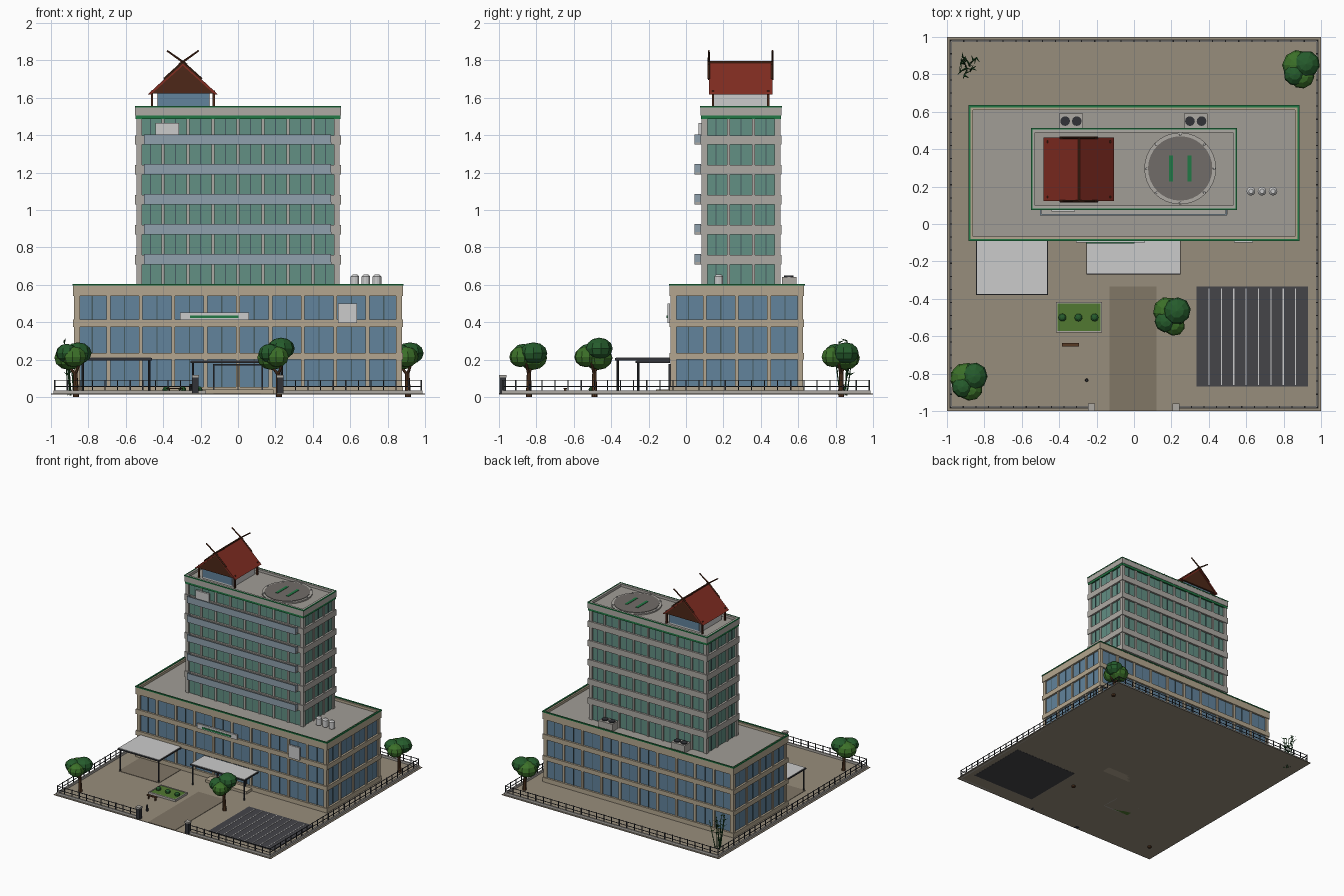
import bpy, bmesh, math, random
from mathutils import Matrix, Vector

if "Cube" in bpy.data.objects:
    bpy.data.objects.remove(bpy.data.objects["Cube"])

random.seed(4)
mats = {}


def mat(name, rgb):
    m = bpy.data.materials.new(name)
    m.diffuse_color = [(c / 255) ** 2.2 for c in rgb] + [1]
    m.use_nodes = True
    m.node_tree.nodes["Principled BSDF"].inputs["Base Color"].default_value = m.diffuse_color
    mats[name] = m


for n, c in dict(paving=(150, 140, 123), path=(128, 118, 102), asphalt=(70, 70, 74), beige=(178, 165, 142),
                 stone=(172, 168, 162), blue_glass=(98, 130, 155), green_glass=(98, 142, 130),
                 rail_glass=(142, 160, 172), trim=(38, 120, 70), light=(205, 205, 203), roof_grey=(160, 156, 149),
                 dark=(52, 54, 58), mullion=(72, 92, 98), tile=(128, 48, 38), timber=(78, 44, 30),
                 trunk=(88, 60, 40), leaf=(62, 112, 45), leaf_dark=(42, 92, 48), grass=(82, 120, 52),
                 pad=(112, 108, 104)).items():
    mat(n, c)


def finish(name, bm, m):
    me = bpy.data.meshes.new(name)
    bmesh.ops.recalc_face_normals(bm, faces=bm.faces)
    bm.to_mesh(me)
    bm.free()
    me.materials.append(mats[m])
    ob = bpy.data.objects.new(name, me)
    bpy.context.collection.objects.link(ob)
    return ob


# One object from any number of boxes given as (x0, x1, y0, y1, z0, z1)
def boxes(name, m, *bounds):
    bm = bmesh.new()
    for x0, x1, y0, y1, z0, z1 in bounds:
        M = Matrix.Translation(((x0 + x1) / 2, (y0 + y1) / 2, (z0 + z1) / 2)) @ \
            Matrix.Diagonal((x1 - x0, y1 - y0, z1 - z0, 1))
        bmesh.ops.create_cube(bm, size=1, matrix=M)
    return finish(name, bm, m)


def ring(x0, x1, y0, y1, z0, z1, t):
    return [(x0, x1, y0, y0 + t, z0, z1), (x0, x1, y1 - t, y1, z0, z1),
            (x0, x0 + t, y0 + t, y1 - t, z0, z1), (x1 - t, x1, y0 + t, y1 - t, z0, z1)]


# One object from rods (start, end, radius, end radius)
def rods(name, m, items, seg=8):
    bm = bmesh.new()
    for a, b, r0, r1 in items:
        a, b = Vector(a), Vector(b)
        M = Matrix.Translation((a + b) / 2) @ (b - a).to_track_quat('Z', 'Y').to_matrix().to_4x4()
        bmesh.ops.create_cone(bm, cap_ends=True, segments=seg, radius1=r0, radius2=r1,
                              depth=(b - a).length, matrix=M)
    return finish(name, bm, m)


def blobs(name, m, items):
    bm = bmesh.new()
    for p, s in items:
        M = Matrix.Translation(p) @ Matrix.Rotation(random.random() * 3, 4, 'Z') @ Matrix.Diagonal((*s, 1))
        bmesh.ops.create_uvsphere(bm, u_segments=9, v_segments=6, radius=1, matrix=M)
    return finish(name, bm, m)


# Evenly spaced uprights on all four faces of a block
def uprights(x0, x1, y0, y1, z0, z1, xs, ys, w):
    out = []
    for x in xs:
        out += [(x - w, x + w, y0, y0 + .03, z0, z1), (x - w, x + w, y1 - .03, y1, z0, z1)]
    for y in ys:
        out += [(x0, x0 + .03, y - w, y + w, z0, z1), (x1 - .03, x1, y - w, y + w, z0, z1)]
    return out


def block(name, b, nx, ny, glass, wall, bands, w, top):
    x0, x1, y0, y1, z0, z1 = b
    i = .016
    boxes(name + "_glazing", glass, (x0 + i, x1 - i, y0 + i, y1 - i, z0, z1 - .03))
    boxes(name + "_floor_bands", wall, *[(x0, x1, y0, y1, a, c) for a, c in bands])
    fx = lambda k: x0 + .006 + w + (x1 - x0 - .012 - 2 * w) * k / nx
    fy = lambda k: y0 + .006 + w + (y1 - y0 - .012 - 2 * w) * k / ny
    e = (x0 + .006, x1 - .006, y0 + .006, y1 - .006, z0, z1 - .04)
    boxes(name + "_columns", wall, *uprights(*e, map(fx, range(nx + 1)), map(fy, range(ny + 1)), w))
    e = (x0 + .013, x1 - .013, y0 + .013, y1 - .013, z0, z1 - .04)
    boxes(name + "_mullions", "mullion", *uprights(*e, [fx(k + .5) for k in range(nx)],
                                                   [fy(k + .5) for k in range(ny)], .003))
    boxes(name + "_parapet", wall, *ring(x0, x1, y0, y1, top, z1, .022))
    boxes(name + "_roof_deck", "roof_grey", (x0 + .02, x1 - .02, y0 + .02, y1 - .02, z1 - .035, z1 - .02))


# Site
G = .018
boxes("ground", "paving", (-1, 1, -1, 1, .014, G))
boxes("entrance_path", "path", (-.13, .12, -1, -.335, .015, .021))
boxes("side_pad", "path", (-.84, -.465, -.375, -.085, .015, .021))
boxes("parking_lot", "asphalt", (.335, .93, -.87, -.335, .013, .022))
boxes("parking_lines", "light", *[(.335 + .0661 * k - .003, .335 + .0661 * k + .003, -.86, -.345, .02, .024)
                                 for k in range(1, 9)])
# Perimeter fence with front gate
F = .98
runs = [((-F, -F), (-.24, -F)), ((.24, -F), (F, -F)), ((-F, F), (F, F)), ((-F, -F), (-F, F)), ((F, -F), (F, F))]
curb, rail = [], []
for (ax, ay), (bx, by) in runs:
    curb.append((ax - .006, bx + .006, ay - .006, by + .006, .014, .036))
    for z in (.055, .085):
        rail.append((ax - .002, bx + .002, ay - .002, by + .002, z, z + .004))
    n = round(max(bx - ax, by - ay) / .07)
    for k in range(n + 1):
        x, y = ax + (bx - ax) * k / n, ay + (by - ay) * k / n
        rail.append((x - .003, x + .003, y - .003, y + .003, .03, .092))
boxes("fence_curb", "stone", *curb)
boxes("fence_rails", "dark", *rail)
boxes("gate_pillars", "dark", *[(x - .017, x + .017, -.997, -.963, .014, .105) for x in (-.228, .225)])
boxes("gate_pillar_caps", "stone", *[(x - .019, x + .019, -.999, -.961, .105, .117) for x in (-.228, .225)])

# Podium
P = (-.882, .882, -.088, .632, G, .6)
block("podium", P, 10, 4, "blue_glass", "beige",
      [(G, .055), (.2, .237), (.375, .415), (.54, .568)], .01, .56)
boxes("podium_green_trim", "trim", *ring(-.885, .885, -.091, .635, .597, .606, .012))
# Tower
T = (-.55, .55, .078, .51, .57, 1.555)
levels = [.71 + .16 * k for k in range(5)]
block("tower", T, 8, 3, "green_glass", "stone", [(z, z + .05) for z in levels] + [(1.505, 1.525)], .009, 1.505)
boxes("tower_green_trim", "trim", *ring(-.547, .547, .081, .507, 1.487, 1.505, .02),
      *ring(-.552, .552, .076, .512, 1.549, 1.557, .008))
boxes("balcony_slabs", "stone", *[(-.5, .5, .05, .085, z, z + .012) for z in levels])
boxes("balcony_rails", "rail_glass", *[(-.503, .498, .045, .053, z, z + .055) for z in levels],
      *[(x, x + .008, .05, .08, z, z + .055) for z in levels for x in (-.503, .49)])

# Plain sign boards
boxes("sign_boards", "light", (-.31, .06, -.1, -.085, .413, .452), (.535, .637, -.1, -.085, .395, .5),
      (-.44, -.315, .066, .082, 1.37, 1.465))
boxes("sign_stripe", "trim", (-.257, .004, -.104, -.095, .422, .436))

# Entrance canopies, doors and step
boxes("canopies", "light", (-.84, -.465, -.375, -.085, .2, .211), (-.25, .245, -.265, -.085, .185, .196))
boxes("canopy_edges", "dark", *ring(-.844, -.461, -.379, -.085, .197, .208, .008),
      *ring(-.254, .249, -.269, -.085, .182, .193, .008))
rods("canopy_posts", "dark", [((x, y, G), (x, y, z), .006, .006) for x, y, z in
     ((-.83, -.365, .2), (-.475, -.365, .2), (-.24, -.255, .185), (.235, -.255, .185))])
boxes("entrance_step", "beige", (-.19, .19, -.16, -.085, .014, .04))
boxes("entrance_door_frames", "dark", *[(x - .004, x + .004, -.093, -.07, .04, .175) for x in (-.13, 0, .13)],
      (-.134, .134, -.093, -.07, .17, .178))

# Rooftop pad with edge lights and touchdown stripes
hx, hy = .247, .297
rods("pad_rim", "stone", [((hx, hy, 1.52), (hx, hy, 1.546), .192, .192)], 32)
rods("pad_deck", "pad", [((hx, hy, 1.53), (hx, hy, 1.55), .172, .172)], 32)
boxes("pad_stripes", "trim", *[(hx + s - .011, hx + s + .011, hy - .07, hy + .07, 1.548, 1.553) for s in (-.05, .05)])
ang = [math.pi / 4 * k for k in range(8)]
rods("pad_lights", "light", [((hx + .182 * math.cos(a), hy + .182 * math.sin(a), 1.54),
                              (hx + .182 * math.cos(a), hy + .182 * math.sin(a), 1.554), .007, .005) for a in ang])

# Gabled rooftop pavilion
cx = -.295
boxes("pavilion_walls", "light", (-.433, -.15, .15, .435, 1.53, 1.63))
boxes("pavilion_glass", "blue_glass", (-.428, -.155, .145, .44, 1.55, 1.622))
boxes("pavilion_posts", "timber", *[(x - .006, x + .006, y - .006, y + .006, 1.53, 1.64)
                                    for x in (-.46, -.13) for y in (.145, .44)])


def prism(name, m, pts, y0, y1):
    bm = bmesh.new()
    f = bm.faces.new([bm.verts.new((cx + x, y0, z)) for x, z in pts])
    r = bmesh.ops.extrude_face_region(bm, geom=[f])
    bmesh.ops.translate(bm, vec=(0, y1 - y0, 0), verts=[v for v in r["geom"] if isinstance(v, bmesh.types.BMVert)])
    return finish(name, bm, m)


prism("pavilion_gable", "timber", [(-.175, 1.622), (.175, 1.622), (0, 1.78)], .128, .455)
prism("pavilion_roof", "tile", [(-.188, 1.618), (-.17, 1.618), (0, 1.772), (.17, 1.618), (.188, 1.618), (0, 1.792)],
      .122, .462)
boxes("pavilion_ridge", "timber", (cx - .005, cx + .005, .12, .464, 1.783, 1.796))
rods("crossed_finials", "timber", [((cx - s * .1, y, 1.7), (cx, y, 1.79), .007, .007) for s in (-1, 1) for y in (.122, .462)]
     + [((cx - s * .02, y, 1.777), (cx + s * .085, y, 1.852), .007, .005) for s in (-1, 1) for y in (.122, .462)], 5)

# Water tanks and cooling units on the podium roof
tx = (.625, .684, .743)
rods("water_tanks", "light", [((x, .175, .59), (x, .175, .645), .023, .023) for x in tx]
     + [((x, .175, .645), (x, .175, .656), .023, .012) for x in tx], 12)
boxes("cooling_units", "stone", *[(x - .063, x + .063, .512, .59, .575, .642) for x in (-.337, .33)])
rods("cooling_fans", "dark", [((x + s, .55, .64), (x + s, .55, .65), .026, .026) for x in (-.337, .33)
                              for s in (-.031, .031)], 12)

# Garden bed, bench and bollard
boxes("bed_border", "stone", *ring(-.418, -.172, -.58, -.418, .014, .036, .008))
boxes("bed_grass", "grass", (-.412, -.178, -.574, -.424, .014, .032))
blobs("bed_shrubs", "leaf_dark", [((x, -.5, .04), (.021, .021, .018)) for x in (-.383, -.297, -.211)])
boxes("bench", "trunk", (-.385, -.295, -.655, -.637, .042, .05),
      *[(x, x + .008, -.653, -.639, G, .042) for x in (-.375, -.313)])
rods("bollard", "dark", [((-.253, -.835, G), (-.253, -.835, .07), .009, .007)])

# Broadleaf trees: leaning trunk plus overlapping flattened crowns
for k, (x, y, d) in enumerate(((-.885, -.84, 0), (.2, -.49, 1), (.89, .83, 0))):
    rods(f"tree_trunk_{k}", "trunk", [((x + .02, y, 0), (x + .015, y, .13), .016, .011),
                                      ((x + .015, y, .12), (x - .04, y + .02, .19), .009, .005),
                                      ((x + .015, y, .12), (x + .045, y - .02, .2), .009, .005)])
    blobs(f"tree_crown_{k}", "leaf", [((x - .018, y + .02, .21), (.083, .078, .065)),
                                      ((x + .01, y - .045, .215), (.066, .06, .055))])
    blobs(f"tree_crown_dark_{k}", "leaf_dark", [((x + .03, y + .025, .235 + .025 * d), (.075, .072, .058)),
                                                ((x - .03, y - .03, .235), (.06, .06, .05))])

# Bamboo clump in the back corner
stalks, leaves = [], []
for k in range(7):
    a = Vector((-.9 + random.uniform(-.03, .03), .84 + random.uniform(-.03, .03), .01))
    b = a + Vector((random.uniform(-.05, .05), random.uniform(-.05, .05), random.uniform(.2, .3)))
    stalks.append((a, b, .004, .002))
    for t in (.5, .7, .85, 1):
        p = a.lerp(b, t)
        u = random.random() * 6.28
        leaves.append((p, p + Vector((.03 * math.cos(u), .03 * math.sin(u), .012)), .005, .0005))
rods("bamboo_stalks", "leaf_dark", stalks, 5)
rods("bamboo_leaves", "leaf_dark", leaves, 4)
